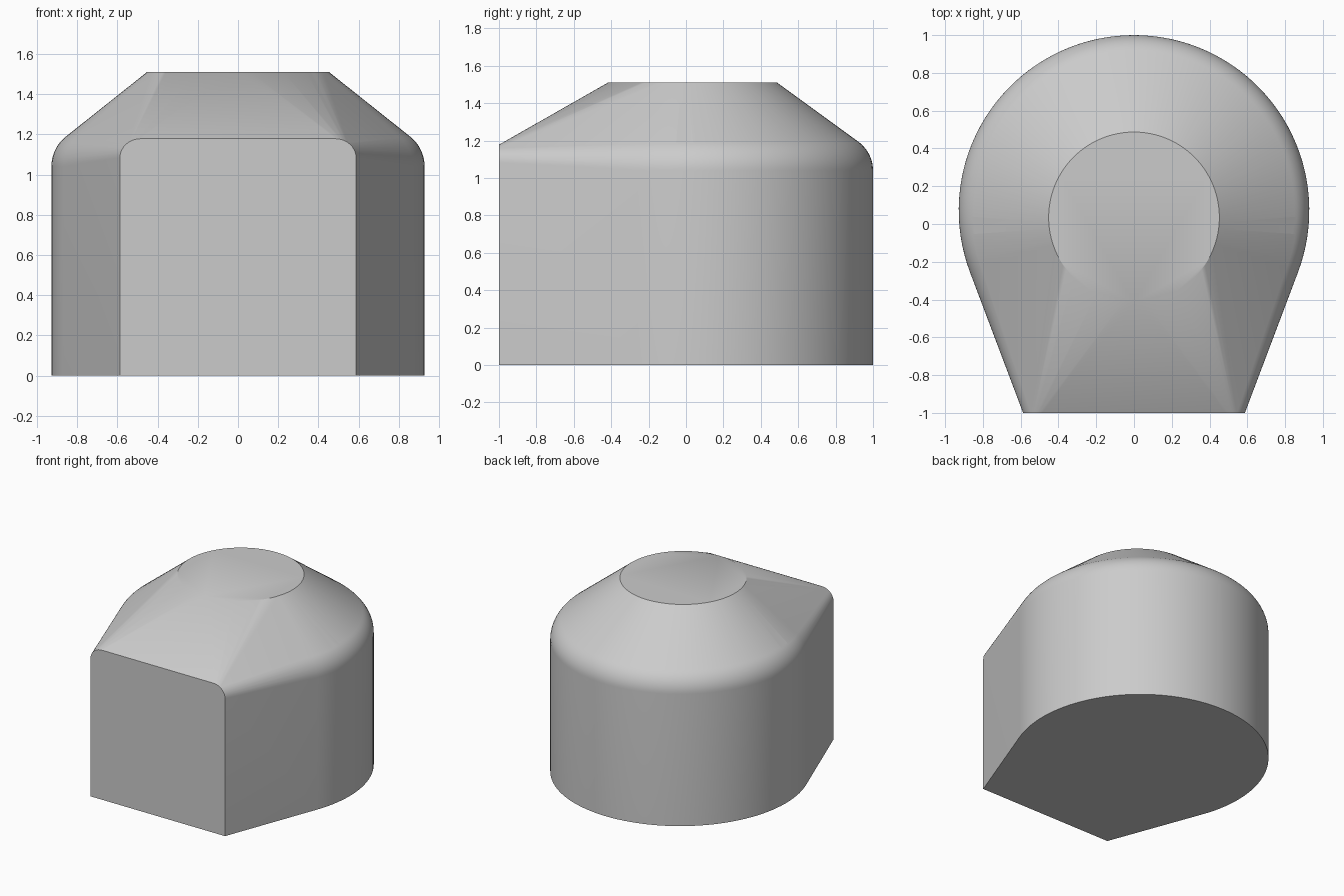
import bpy
import bmesh
from math import sin, cos, pi, radians, acos, atan2, hypot

cube = bpy.data.objects.get("Cube")
if cube:
    bpy.data.objects.remove(cube, do_unlink=True)

# Overall dimensions
RADIUS, CENTRE_Y = 0.928, 0.072      # round rear wall
FRONT_X, FRONT_Y = 0.587, -1.0       # flat front panel corner
TOP_RADIUS, TOP_Y, TOP_Z = 0.452, 0.035, 1.51
ARC_STEPS, FILLET_STEPS = 72, 10

# Direction in which the straight flanks meet the round wall
reach = hypot(FRONT_X, FRONT_Y - CENTRE_Y)
tangent = atan2(FRONT_Y - CENTRE_Y, FRONT_X) + acos(RADIUS / reach)


def outline(inset):
    """Teardrop plan: tangent arc plus the two front corners."""
    r = RADIUS - inset
    arc = []
    for i in range(ARC_STEPS + 1):
        a = tangent + (pi - 2 * tangent) * i / ARC_STEPS
        arc.append((r * cos(a), CENTRE_Y + r * sin(a)))
    x = FRONT_X - inset / cos(tangent)
    return arc, [(x, FRONT_Y), (-x, FRONT_Y)]


bm = bmesh.new()

# Vertical wall foot
arc, corners = outline(0)
for x, y in arc + corners:
    bm.verts.new((x, y, 0))

# Rounded shoulder: shallow sweep at the rear, quarter round at the front corners
for k in range(FILLET_STEPS + 1):
    t = k / FILLET_STEPS
    a = radians(54) * t
    arc, _ = outline(0.19 * (1 - cos(a)))
    for x, y in arc:
        bm.verts.new((x, y, 1.04 + 0.19 * sin(a)))
    a = pi / 2 * t
    _, corners = outline(0.095 * (1 - cos(a)))
    for x, y in corners:
        bm.verts.new((x, y, 1.083 + 0.095 * sin(a)))

# Flat round top
for i in range(96):
    a = 2 * pi * i / 96
    bm.verts.new((TOP_RADIUS * cos(a), TOP_Y + TOP_RADIUS * sin(a), TOP_Z))

# Skin the sections and merge coplanar faces
hull = bmesh.ops.convex_hull(bm, input=bm.verts[:])
loose = [v for v in bm.verts if not v.link_faces]
bmesh.ops.delete(bm, geom=loose, context="VERTS")
bmesh.ops.dissolve_limit(bm, angle_limit=radians(0.1),
                         verts=bm.verts[:], edges=bm.edges[:])
bmesh.ops.recalc_face_normals(bm, faces=bm.faces[:])

mesh = bpy.data.meshes.new("tapered_housing")
bm.to_mesh(mesh)
bm.free()
housing = bpy.data.objects.new("tapered_housing", mesh)
bpy.context.collection.objects.link(housing)

# Plain grey finish
grey = bpy.data.materials.new("light_grey")
grey.use_nodes = True
colour = (0.6, 0.6, 0.6, 1)
grey.diffuse_color = colour
grey.node_tree.nodes["Principled BSDF"].inputs["Base Color"].default_value = colour
mesh.materials.append(grey)

# Smooth curves, crisp rims
bpy.ops.object.select_all(action="DESELECT")
housing.select_set(True)
bpy.context.view_layer.objects.active = housing
bpy.ops.object.shade_smooth_by_angle(angle=radians(30))
